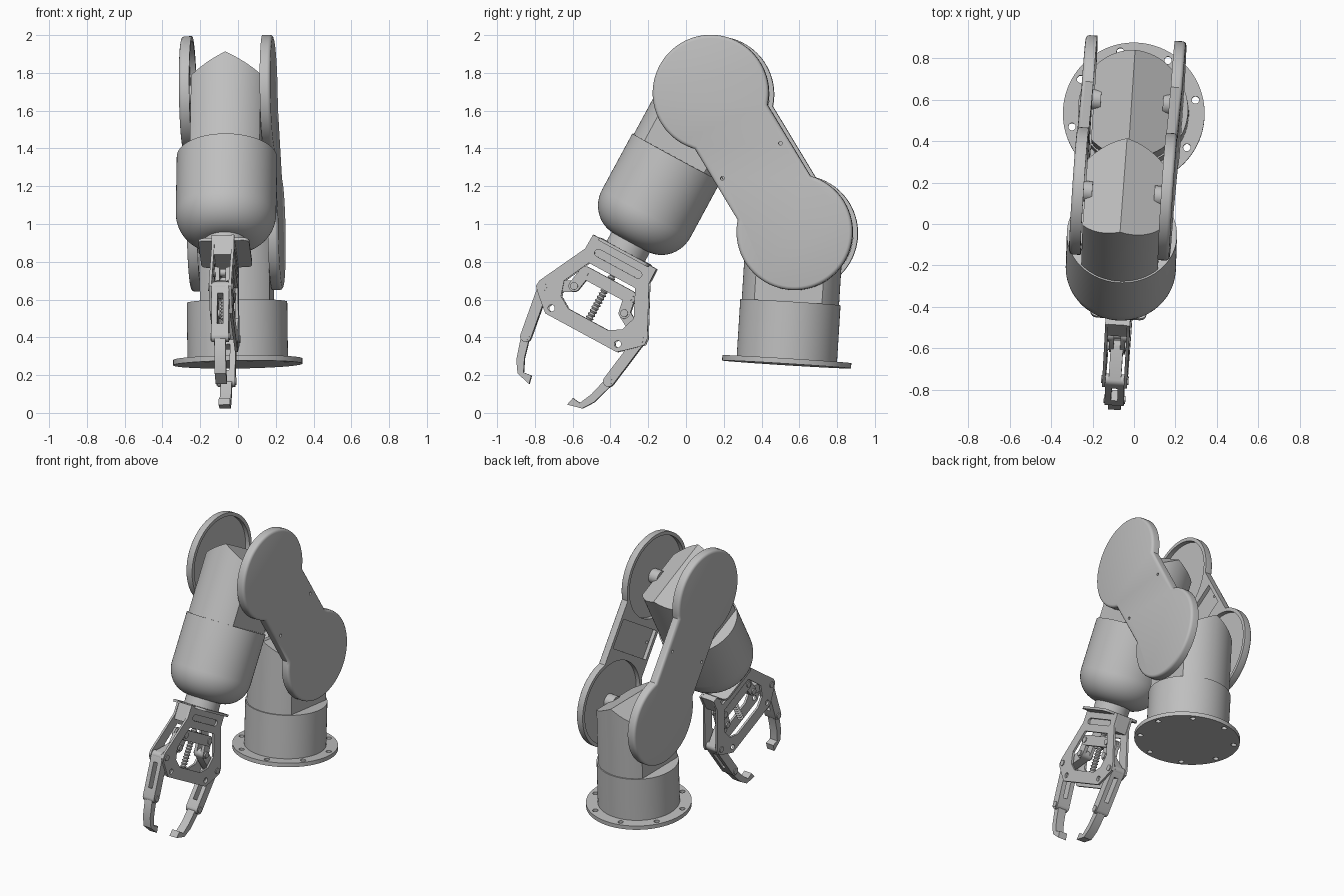
import bpy, bmesh
from math import radians, sin, cos, pi, atan2
from mathutils import Matrix, Vector

if "Cube" in bpy.data.objects:
    bpy.data.objects.remove(bpy.data.objects["Cube"])

grey = bpy.data.materials.new("machine_grey")
grey.use_nodes = True
grey.diffuse_color = (0.52, 0.52, 0.52, 1)
for node in grey.node_tree.nodes:
    if node.type == 'BSDF_PRINCIPLED':
        node.inputs["Base Color"].default_value = (0.52, 0.52, 0.52, 1)
        node.inputs["Roughness"].default_value = 0.6


# Frames: the whole arm is slightly turned, each segment has its own tilt
def rot(deg, axis):
    return Matrix.Rotation(radians(deg), 4, axis)


pivot = Vector((0, 0.55, 0.27))
stance = Matrix.Translation(pivot) @ rot(-3.75, 'Z') @ rot(-1, 'Y') @ Matrix.Translation(-pivot)


def frame(y, z, tilt):
    return stance @ Matrix.Translation((0, y, z)) @ rot(tilt, 'X')


TOWER = frame(0.575, 0.955, -3.5)
FOREARM = frame(0.13, 1.69, -28.4)
LINK = frame(0.143, 1.69, 31.2)
SPAN = 0.86


# Helpers; profiles give (sideways, distance down the segment)
def finish(name, bm, mat):
    bmesh.ops.recalc_face_normals(bm, faces=bm.faces)
    me = bpy.data.meshes.new(name)
    bm.to_mesh(me)
    bm.free()
    me.materials.append(grey)
    me.shade_smooth()
    me.set_sharp_from_angle(angle=radians(32))
    ob = bpy.data.objects.new(name, me)
    bpy.context.collection.objects.link(ob)
    ob.matrix_world = mat
    return ob


def prism(name, mat, pts, x0, x1, bevel_x=None, bevel=0.018):
    bm = bmesh.new()
    face = bm.faces.new([bm.verts.new((x0, u, -t)) for u, t in pts])
    ext = bmesh.ops.extrude_face_region(bm, geom=[face])
    for v in ext["geom"]:
        if isinstance(v, bmesh.types.BMVert):
            v.co.x = x1
    if bevel_x is not None:
        rim = [e for e in bm.edges if all(abs(v.co.x - bevel_x) < 1e-5 for v in e.verts)]
        bmesh.ops.bevel(bm, geom=rim, offset=bevel, segments=3, profile=0.5, affect='EDGES')
    return finish(name, bm, mat)


def lathe(name, mat, profile, steps=72):
    bm = bmesh.new()
    vs = [bm.verts.new((r, 0, -t)) for r, t in profile]
    es = [bm.edges.new(p) for p in zip(vs, vs[1:])]
    bmesh.ops.spin(bm, geom=vs + es, cent=(0, 0, 0), axis=(0, 0, 1), angle=2 * pi, steps=steps)
    bmesh.ops.remove_doubles(bm, verts=bm.verts, dist=1e-4)
    return finish(name, bm, mat)


def rod(name, mat, r, t0, t1, steps=72):
    return lathe(name, mat, [(0, t0), (r, t0), (r, t1), (0, t1)], steps)


def circle(u, t, r, n=24):
    return [(u + r * cos(2 * pi * i / n), t + r * sin(2 * pi * i / n)) for i in range(n)]


def capsule(a, b, r, n=10):
    ang = atan2(b[1] - a[1], b[0] - a[0])
    pts = []
    for (u, t), start in ((a, ang + pi / 2), (b, ang - pi / 2)):
        pts += [(u + r * cos(start + pi * i / n), t + r * sin(start + pi * i / n)) for i in range(n + 1)]
    return pts


def cut(ob, cutters):
    for c in cutters:
        c.hide_render = True
        m = ob.modifiers.new("cut", 'BOOLEAN')
        m.operation, m.solver, m.object = 'DIFFERENCE', 'EXACT', c
    bpy.context.view_layer.update()
    dg = bpy.context.evaluated_depsgraph_get()
    me = bpy.data.meshes.new_from_object(ob.evaluated_get(dg))
    ob.modifiers.clear()
    ob.data = me
    me.set_sharp_from_angle(angle=radians(32))
    for c in cutters:
        bpy.data.objects.remove(c)


# Joint body: cylinder with flat cheeks and a shallow ridged top
def joint_body(name, mat, bottom):
    bm = bmesh.new()
    bmesh.ops.create_cone(bm, cap_ends=True, segments=96, radius1=0.258, radius2=0.258, depth=1,
                          matrix=Matrix.Translation((0, 0, 0.5 - bottom)))
    for s in (-1, 1):
        for co, no in (((s * 0.185, 0, 0), (s, 0, 0)), ((0, 0, 0.115), (s * 0.53, 0, 1))):
            res = bmesh.ops.bisect_plane(bm, geom=bm.verts[:] + bm.edges[:] + bm.faces[:],
                                         plane_co=co, plane_no=no, clear_outer=True)
            edges = [e for e in res["geom_cut"] if isinstance(e, bmesh.types.BMEdge)]
            bmesh.ops.holes_fill(bm, edges=edges, sides=0)
    return finish(name, bm, mat)


# Base and shoulder tower
flange = rod("base_flange", TOWER, 0.342, 0.672, 0.70, 96)
cut(flange, [rod("bolt_hole", TOWER @ rot(16 + 45 * k, 'Z') @ Matrix.Translation((0.305, 0, 0)),
                 0.018, 0.6, 0.8, 20) for k in range(8)])
rod("base_drum", TOWER, 0.266, 0.37, 0.68, 96)
joint_body("shoulder_body", TOWER, 0.4)

# Forearm with domed lower shell and wrist
joint_body("elbow_body", FOREARM, 0.42)
dome = [(0.1 + 0.166 * cos(a), 0.72 + 0.175 * sin(a)) for a in [pi / 24 * i for i in range(13)]]
lathe("forearm_shell", FOREARM, [(0, 0.383), (0.266, 0.383)] + dome + [(0, 0.895)], 96)
rod("wrist", FOREARM, 0.115, 0.86, 0.955)
bm = bmesh.new()
bmesh.ops.create_cube(bm, size=1, matrix=Matrix.Translation((0, 0, -0.957)) @ Matrix.Diagonal((0.27, 0.3, 0.016, 1)))
upright = [e for e in bm.edges if abs(e.verts[0].co.z - e.verts[1].co.z) > 0.01]
bmesh.ops.bevel(bm, geom=upright, offset=0.03, segments=4, profile=0.5, affect='EDGES')
finish("wrist_flange", bm, FOREARM)

# Twin link plates: two dished discs joined by a neck
half_arc = pi - 0.82
arc = [half_arc * (i / 28 - 1) for i in range(57)]
outline = [(0.308 * sin(a), -0.308 * cos(a)) for a in arc]
outline += [(-0.308 * sin(a), SPAN + 0.308 * cos(a)) for a in arc]
for side, s in (("left", 1), ("right", -1)):
    plate = prism(side + "_link_plate", LINK, outline, s * 0.187, s * 0.243, s * 0.243)
    cutters = [prism("dish", LINK, circle(0, t, 0.284, 72), s * 0.17, s * 0.218) for t in (0, SPAN)]
    neck = [(-0.2, 0.33), (0.2, 0.33), (0.2, SPAN - 0.33), (-0.2, SPAN - 0.33)]
    cutters.append(prism("neck_dish", LINK, neck, s * 0.17, s * 0.212))
    cutters += [prism("screw_hole", LINK, circle(u, 0.42, 0.01, 12), s * 0.1, s * 0.3) for u in (-0.18, 0.18)]
    cut(plate, cutters)
    for joint, t in (("elbow", 0), ("shoulder", SPAN)):
        prism(side + "_" + joint + "_hub", LINK, circle(0, t, 0.05, 32), s * 0.15, s * 0.222)

# Gripper palm and its two open side frames
prism("palm_block", FOREARM, [(-0.188, 0.955), (0.188, 0.955), (0.188, 1.07), (-0.188, 1.07)], -0.046, 0.046)


def both(half):
    return half + [(-u, t) for u, t in reversed(half)]


frame_edge = both([(0.191, 0.953), (0.193, 1.038), (0.325, 1.3), (0.328, 1.335), (0.305, 1.36),
                   (0.25, 1.41), (0.215, 1.44)])
opening = both([(0.14, 1.095), (0.21, 1.24), (0.185, 1.32), (0.12, 1.36)])
for side, s in (("left", 1), ("right", -1)):
    panel = prism(side + "_gripper_frame", FOREARM, frame_edge, s * 0.045, s * 0.06)
    shapes = [opening, capsule((-0.12, 1.025), (0.12, 1.025), 0.02),
              circle(-0.2, 1.4, 0.018), circle(0.2, 1.4, 0.018)]
    cut(panel, [prism("frame_cut", FOREARM, p, s * 0.03, s * 0.08) for p in shapes])
    prism(side + "_drive_bar", FOREARM, capsule((-0.135, 1.15), (0.135, 1.15), 0.034), s * 0.028, s * 0.044)

# Threaded drive screw
thread = [(0.014 + 0.008 * (i % 2), 1.06 + 0.01 * i) for i in range(31)]
lathe("drive_screw", FOREARM, [(0, 1.06)] + thread + [(0, 1.36)], 20)
rod("drive_nut", FOREARM, 0.028, 1.12, 1.18, 24)

# Fingers, mirrored across the gripper axis
knuckle, wrist_pin = (0.292, 1.322), (0.25, 1.597)
crank, drive = (0.151, 1.24), (0.135, 1.15)
tip = [(0.275, 1.56), (0.272, 1.61), (0.235, 1.73), (0.195, 1.79), (0.115, 1.81),
       (0.125, 1.765), (0.17, 1.77), (0.202, 1.7), (0.228, 1.6), (0.235, 1.56)]
for side, s in (("front", -1), ("back", 1)):
    def flip(pts):
        return [(s * u, t) for u, t in pts]

    arm = prism(side + "_finger_arm", FOREARM, flip(capsule(knuckle, wrist_pin, 0.029)), -0.046, 0.046)
    slot = flip([(0.18, 1.37), (0.38, 1.37), (0.36, 1.54), (0.18, 1.54)])
    cut(arm, [prism("arm_slot", FOREARM, slot, -0.015, 0.015)])
    prism(side + "_finger_tip", FOREARM, flip(tip), -0.03, 0.03)
    prism(side + "_crank", FOREARM, flip(capsule(crank, knuckle, 0.03)), -0.03, 0.03)
    for k in (-1, 1):
        prism(side + "_drive_link", FOREARM, flip(capsule(drive, crank, 0.03)), k * 0.016, k * 0.038)
    for label, p, w in (("knuckle", knuckle, 0.066), ("tip", wrist_pin, 0.052),
                        ("crank", crank, 0.048), ("drive", drive, 0.05)):
        prism(side + "_" + label + "_pin", FOREARM, circle(s * p[0], p[1], 0.02), -w, w)
